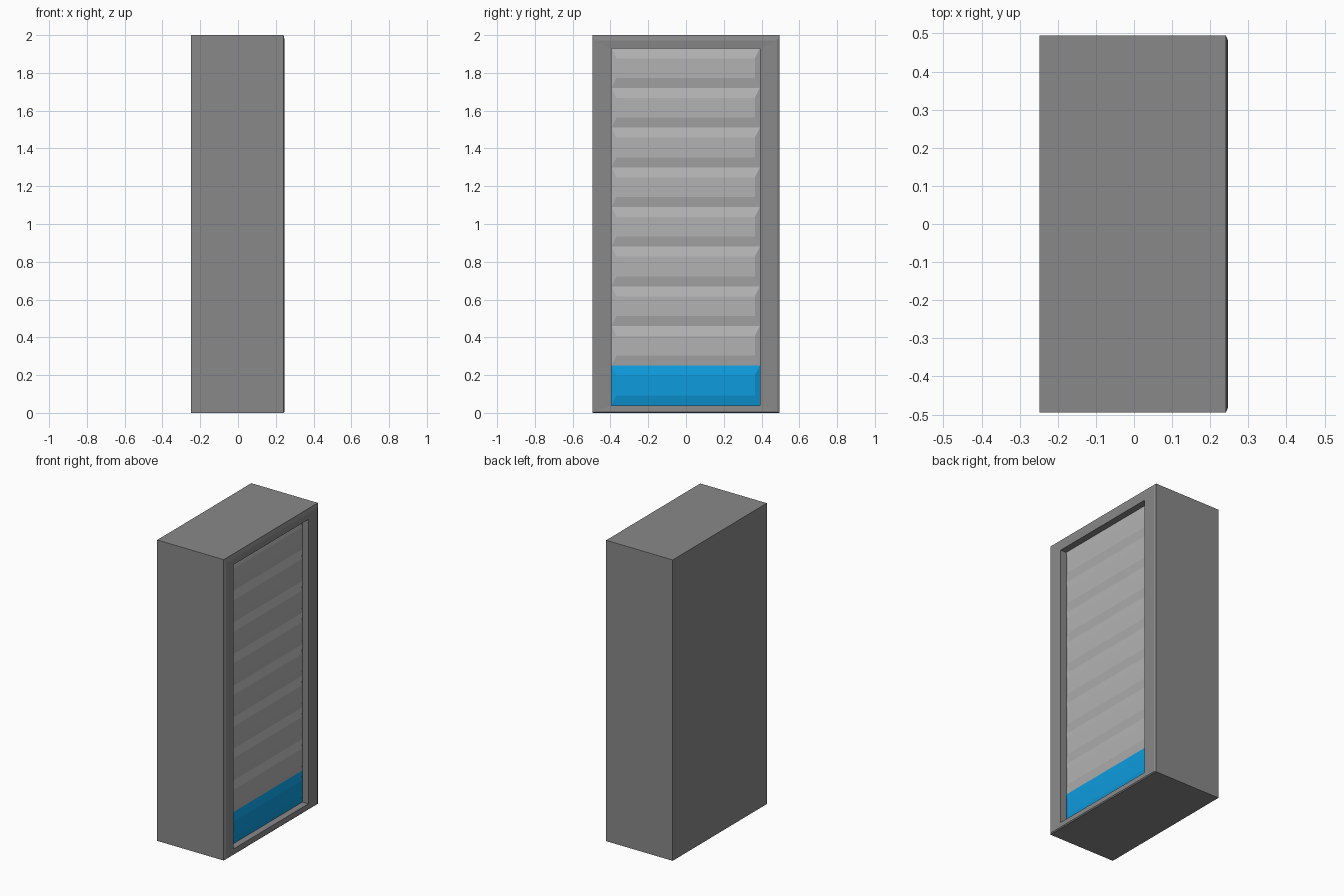
import bpy, bmesh

if "Cube" in bpy.data.objects:
    bpy.data.objects.remove(bpy.data.objects["Cube"])


def material(name, rgb):
    m = bpy.data.materials.new(name)
    m.diffuse_color = (*rgb, 1)
    m.use_nodes = True
    m.node_tree.nodes["Principled BSDF"].inputs["Base Color"].default_value = m.diffuse_color
    return m


def loft(name, loops, mat, cap_start=True):
    """Bridge rectangles (x, y0, y1, z0, z1) from back to front and cap the ends."""
    bm = bmesh.new()
    rings = [[bm.verts.new((x, y, z)) for y, z in ((y0, z0), (y1, z0), (y1, z1), (y0, z1))]
             for x, y0, y1, z0, z1 in loops]
    for a, b in zip(rings, rings[1:]):
        for i in range(4):
            j = (i + 1) % 4
            bm.faces.new((a[i], a[j], b[j], b[i]))
    if cap_start:
        bm.faces.new(rings[0][::-1])
    bm.faces.new(rings[-1])
    mesh = bpy.data.meshes.new(name)
    bm.to_mesh(mesh)
    bm.free()
    mesh.materials.append(mat)
    obj = bpy.data.objects.new(name, mesh)
    bpy.context.collection.objects.link(obj)
    return obj


body_grey = material("body_grey", (0.25, 0.25, 0.25))
panel_grey = material("panel_grey", (0.45, 0.45, 0.45))
blue = material("blue", (0.004, 0.33, 0.72))

BACK, FRONT, RECESS = -0.248, 0.247, 0.2
Y0, Y1, Z0, Z1 = -0.395, 0.391, 0.04, 1.93

# Cabinet: box with a slightly chamfered front frame and a recessed opening
loft("cabinet", [
    (BACK, -0.494, 0.494, 0, 2),
    (FRONT - 0.006, -0.494, 0.494, 0, 2),
    (FRONT, -0.481, 0.481, 0.006, 1.972),
    (FRONT - 0.003, Y0, Y1, Z0, Z1),
    (RECESS, Y0, Y1, Z0, Z1),
], body_grey)

# Stack of nine bevelled front panels, the lowest one blue
COUNT = 9
pitch = (Z1 - Z0) / COUNT
for i in range(COUNT):
    z = Z0 + i * pitch
    loft("bottom_panel" if i == 0 else f"panel_{i}", [
        (RECESS, Y0, Y1, z, z + pitch),
        (RECESS + 0.012, Y0 + 0.027, Y1 - 0.027, z + 0.053, z + pitch - 0.053),
    ], blue if i == 0 else panel_grey, cap_start=False)
